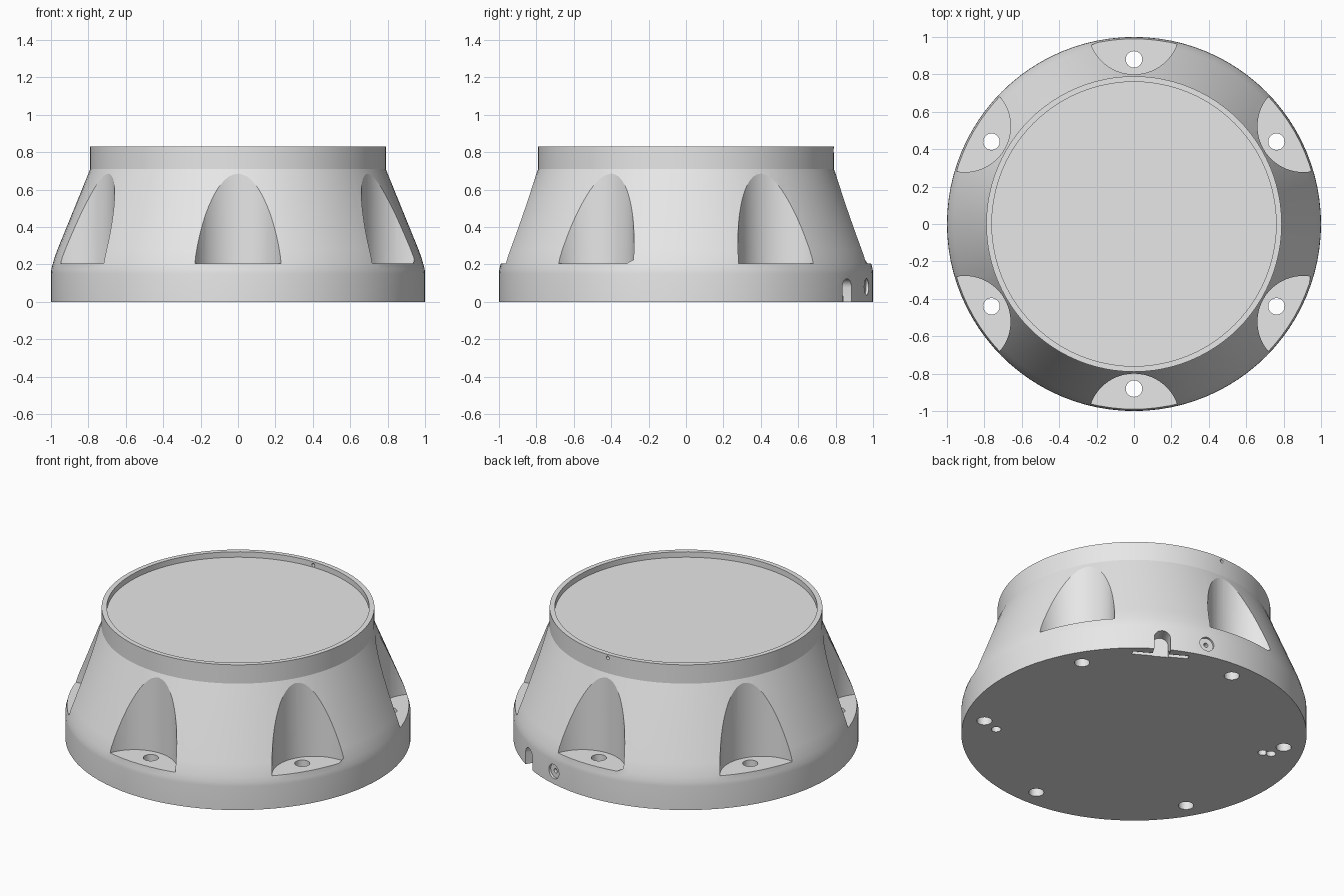
import bpy, bmesh
from math import radians, cos, sin, pi
from mathutils import Matrix, Vector

cube = bpy.data.objects.get("Cube")
if cube:
    bpy.data.objects.remove(cube, do_unlink=True)

grey = bpy.data.materials.new("plain_grey")
grey.use_nodes = True
grey.diffuse_color = (0.8, 0.8, 0.8, 1)
grey.node_tree.nodes["Principled BSDF"].inputs["Base Color"].default_value = grey.diffuse_color


def add_object(name, bm):
    bmesh.ops.recalc_face_normals(bm, faces=bm.faces)
    mesh = bpy.data.meshes.new(name)
    bm.to_mesh(mesh)
    bm.free()
    mesh.materials.append(grey)
    obj = bpy.data.objects.new(name, mesh)
    bpy.context.collection.objects.link(obj)
    return obj


def lathe(name, profile, steps):
    bm = bmesh.new()
    verts = [bm.verts.new((r, 0, z)) for r, z in profile]
    edges = [bm.edges.new(pair) for pair in zip(verts, verts[1:])]
    bmesh.ops.spin(bm, geom=verts + edges, cent=(0, 0, 0), axis=(0, 0, 1),
                   angle=2 * pi, steps=steps, use_duplicate=False)
    bmesh.ops.remove_doubles(bm, verts=bm.verts, dist=0.0001)
    return add_object(name, bm)


def cut(body, bm):
    """Subtract a temporary solid from the body."""
    cutter = add_object("cutter", bm)
    cutter.hide_render = True
    mod = body.modifiers.new("cut", 'BOOLEAN')
    mod.operation, mod.solver, mod.object = 'DIFFERENCE', 'EXACT', cutter
    bpy.context.view_layer.update()
    graph = bpy.context.evaluated_depsgraph_get()
    mesh = bpy.data.meshes.new_from_object(body.evaluated_get(graph))
    body.modifiers.clear()
    body.data = mesh
    bpy.data.objects.remove(cutter, do_unlink=True)


def upright(radius, angle, size, z0, z1, segs=32):
    """Vertical cylinder at a polar position."""
    bm = bmesh.new()
    a = radians(angle)
    place = Matrix.Translation((radius * cos(a), radius * sin(a), (z0 + z1) / 2))
    bmesh.ops.create_cone(bm, cap_ends=True, segments=segs, radius1=size,
                          radius2=size, depth=z1 - z0,
                          matrix=place @ Matrix.Rotation(a, 4, 'Z'))
    return bm


def radial(angle, z, size, r0, r1, segs=24):
    """Cylinder pointing outwards from the axis."""
    bm = bmesh.new()
    place = (Matrix.Rotation(radians(angle), 4, 'Z')
             @ Matrix.Translation(((r0 + r1) / 2, 0, z))
             @ Matrix.Rotation(pi / 2, 4, 'Y'))
    bmesh.ops.create_cone(bm, cap_ends=True, segments=segs, radius1=size,
                          radius2=size, depth=r1 - r0, matrix=place)
    return bm


def block(angle, r0, r1, width, z0, z1):
    bm = bmesh.new()
    place = (Matrix.Rotation(radians(angle), 4, 'Z')
             @ Matrix.Translation(((r0 + r1) / 2, 0, (z0 + z1) / 2))
             @ Matrix.Diagonal(Vector((r1 - r0, width, z1 - z0, 1))))
    bmesh.ops.create_cube(bm, size=1, matrix=place)
    return bm


# Tapered housing with a straight collar and a recessed top
housing = lathe("housing", [
    (0, 0), (1, 0), (1, 0.15), (0.998, 0.175), (0.99, 0.205), (0.98, 0.24),
    (0.965, 0.28), (0.79, 0.71), (0.79, 0.83), (0.76, 0.83), (0.76, 0.795),
    (0, 0.795)], 96)

# Six scalloped pockets, each with a through bolt hole
for i in range(6):
    angle = 30 + 60 * i
    cut(housing, upright(1.045, angle, 0.245, 0.205, 1, 64))
    cut(housing, upright(0.88, angle, 0.044, -0.1, 0.4))

# Arched cable slot and the shallow strip groove behind it
SLOT = 59.5
cut(housing, block(SLOT, 0.91, 1.1, 0.096, -0.05, 0.075))
cut(housing, radial(SLOT, 0.075, 0.048, 0.91, 1.1))
cut(housing, block(SLOT, 0.915, 0.945, 0.33, -0.05, 0.03))

# Side screw with a countersunk face
cut(housing, radial(75, 0.08, 0.045, 0.985, 1.1))
cut(housing, radial(75, 0.08, 0.014, 0.9, 1.1))

# Drain hole in the collar
cut(housing, radial(90, 0.808, 0.011, 0.72, 0.85, 16))

# Small locating holes underneath
for radius, angle in ((0.8, -36), (0.775, 156), (0.825, 156)):
    cut(housing, upright(radius, angle, 0.028, -0.1, 0.1, 24))

# Smooth walls with crisp edges
bpy.ops.object.select_all(action='DESELECT')
housing.select_set(True)
bpy.context.view_layer.objects.active = housing
bpy.ops.object.shade_smooth_by_angle(angle=radians(20))
